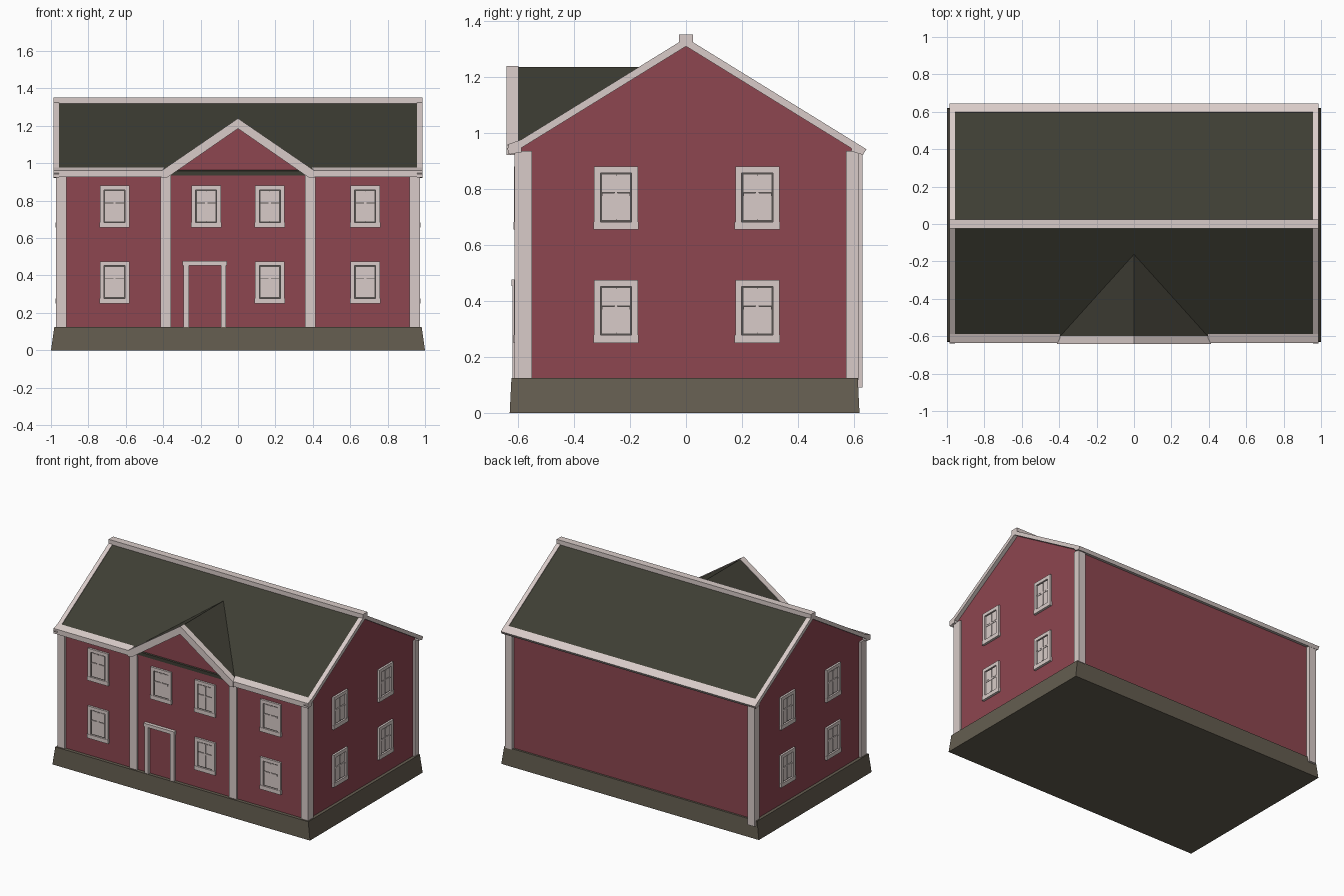
import bpy, bmesh

if "Cube" in bpy.data.objects:
    bpy.data.objects.remove(bpy.data.objects["Cube"])


def material(name, rgb):
    m = bpy.data.materials.new(name)
    m.diffuse_color = (*rgb, 1)
    m.use_nodes = True
    m.node_tree.nodes["Principled BSDF"].inputs["Base Color"].default_value = m.diffuse_color
    return m


RED = material("red_siding", (0.266, 0.061, 0.080))
TRIM = material("pale_trim", (0.69, 0.60, 0.58))
ROOF = material("dark_roof", (0.048, 0.047, 0.034))
STONE = material("foundation_stone", (0.127, 0.109, 0.080))
GAP = material("window_gap", (0.10, 0.09, 0.085))


def finish(name, bm, mat):
    bmesh.ops.recalc_face_normals(bm, faces=bm.faces)
    me = bpy.data.meshes.new(name)
    bm.to_mesh(me)
    bm.free()
    me.materials.append(mat)
    ob = bpy.data.objects.new(name, me)
    bpy.context.collection.objects.link(ob)
    return ob


def add_box(bm, lo, hi):
    v = [bm.verts.new((x, y, z)) for z in (lo[2], hi[2])
         for x, y in ((lo[0], lo[1]), (hi[0], lo[1]), (hi[0], hi[1]), (lo[0], hi[1]))]
    for f in ((0, 1, 2, 3), (4, 5, 6, 7), (0, 1, 5, 4), (1, 2, 6, 5), (2, 3, 7, 6), (3, 0, 4, 7)):
        bm.faces.new([v[i] for i in f])
    return v


def boxes(name, mat, items):
    bm = bmesh.new()
    for lo, hi in items:
        add_box(bm, lo, hi)
    return finish(name, bm, mat)


def prism(name, mat, profile, a, b, axis):
    """Extrude a profile of (y, z) along x, or of (x, z) along y."""
    bm = bmesh.new()
    put = (lambda p, t: (t, p[0], p[1])) if axis == "x" else (lambda p, t: (p[0], t, p[1]))
    r1, r2 = ([bm.verts.new(put(p, t)) for p in profile] for t in (a, b))
    n = len(profile)
    bm.faces.new(r1)
    bm.faces.new(r2)
    for i in range(n):
        j = (i + 1) % n
        bm.faces.new((r1[i], r1[j], r2[j], r2[i]))
    return finish(name, bm, mat)


# Foundation, slightly tapered
bm = bmesh.new()
verts = add_box(bm, (-1, -0.63, 0), (1, 0.62, 0.125))
for v in verts[4:]:
    v.co.x *= 0.982
    v.co.y *= 0.99
finish("foundation", bm, STONE)

# Main walls with end gables
prism("walls", RED, [(-0.6, 0.11), (0.6, 0.11), (0.6, 0.945), (0, 1.315), (-0.6, 0.945)],
      -0.96, 0.96, "x")

# Main roof
SL = 0.617


def chevron(top, bottom, w_top, w_bot, slope):
    return [(-w_top, top - slope * w_top), (0, top), (w_top, top - slope * w_top),
            (w_bot, bottom - slope * w_bot), (0, bottom), (-w_bot, bottom - slope * w_bot)]


prism("main_roof", ROOF, chevron(1.336, 1.312, 0.61, 0.61, SL), -0.962, 0.962, "x")
for s, side in ((-1, "left"), (1, "right")):
    prism(side + "_rake_trim", TRIM, chevron(1.34, 1.31, 0.64, 0.627, SL),
          s * 0.957, s * 0.987, "x")
boxes("ridge_trim", TRIM, [((-0.987, -0.025, 1.315), (0.987, 0.025, 1.352))])

# Eave trims: the front one stops at the entrance gable
eave = [(0.598, 0.971), (0.645, 0.942), (0.632, 0.922), (0.59, 0.935)]
prism("back_eave_trim", TRIM, eave, -0.987, 0.987, "x")
front_eave = [(-0.588, 0.977), (-0.635, 0.960), (-0.635, 0.925), (-0.588, 0.930)]
for s, side in ((-1, "left"), (1, "right")):
    prism(side + "_front_eave_trim", TRIM, front_eave, s * 0.395, s * 0.987, "x")

# Entrance gable: roof, wall face and trim
prism("gable_roof", ROOF, [(-0.41, 0.93), (0.41, 0.93), (0.41, 0.955), (0, 1.236), (-0.41, 0.955)],
      -0.60, -0.16, "y")
prism("gable_wall", RED, [(-0.39, 0.92), (0.39, 0.92), (0, 1.20)], -0.603, -0.59, "y")
prism("gable_trim", TRIM, [(-0.412, 0.958), (0, 1.24), (0.412, 0.958), (0.41, 0.922),
                           (0.38, 0.922), (0, 1.185), (-0.38, 0.922), (-0.41, 0.922)],
      -0.641, -0.598, "y")

# Corner boards and entrance pilasters
boards = []
for s in (-1, 1):
    x0, x1 = sorted((s * 0.917, s * 0.973))
    boards.append(((x0, -0.612, 0.12), (x1, -0.55, 0.935)))
    back, low = (0.63, 0.09) if s < 0 else (0.618, 0.12)
    boards.append(((x0, 0.572, low), (x1, back, 0.935)))
boxes("corner_boards", TRIM, boards)
boxes("entrance_pilasters", TRIM, [((s * 0.386 - 0.029, -0.612, 0.12),
                                    (s * 0.386 + 0.029, -0.59, 0.94)) for s in (-1, 1)])

# Door frame
boxes("door_frame", TRIM, [((-0.292, -0.62, 0.12), (-0.263, -0.59, 0.46)),
                           ((-0.092, -0.62, 0.12), (-0.064, -0.59, 0.46)),
                           ((-0.297, -0.624, 0.453), (-0.06, -0.59, 0.476))])


# Windows: frame, dark gap plate and four panes
def window(wall, u, z):
    def bx(u0, u1, z0, z1, d):
        if wall == "front":
            return (u0, -0.6 - d, z0), (u1, -0.598, z1)
        s = 1 if wall == "right" else -1
        xa, xb = sorted((s * 0.958, s * (0.96 + d)))
        return (xa, u0, z0), (xb, u1, z1)

    h, t, b, fw = 0.079, z + 0.225, z, 0.023
    name = wall + "_window"
    boxes(name + "_frame", TRIM, [bx(u - h, u - h + fw, b, t, 0.014),
                                  bx(u + h - fw, u + h, b, t, 0.014),
                                  bx(u - h + fw, u + h - fw, t - fw, t, 0.014),
                                  bx(u - h - 0.002, u + h + 0.002, b, b + 0.028, 0.016)])
    boxes(name + "_gap", GAP, [bx(u - h + 0.01, u + h - 0.01, b + 0.01, t - 0.01, 0.004)])
    e, mid = h - fw - 0.006, b + 0.132
    panes = []
    for u0, u1 in ((u - e, u - 0.001), (u + 0.001, u + e)):
        panes.append(bx(u0, u1, b + 0.034, mid - 0.002, 0.007))
        panes.append(bx(u0, u1, mid + 0.002, t - fw - 0.006, 0.007))
    panes.append(bx(u - 0.006, u + 0.006, b + 0.036, t - fw - 0.008, 0.010))
    panes.append(bx(u - e, u + e, mid - 0.012, mid - 0.002, 0.010))
    boxes(name + "_panes", TRIM, panes)


for z in (0.25, 0.655):
    for x in (-0.66, -0.17, 0.17, 0.68):
        if not (z < 0.5 and x == -0.17):      # the door takes this place
            window("front", x, z)
    for wall in ("left", "right"):
        for y in (-0.25, 0.255):
            window(wall, y, z)
